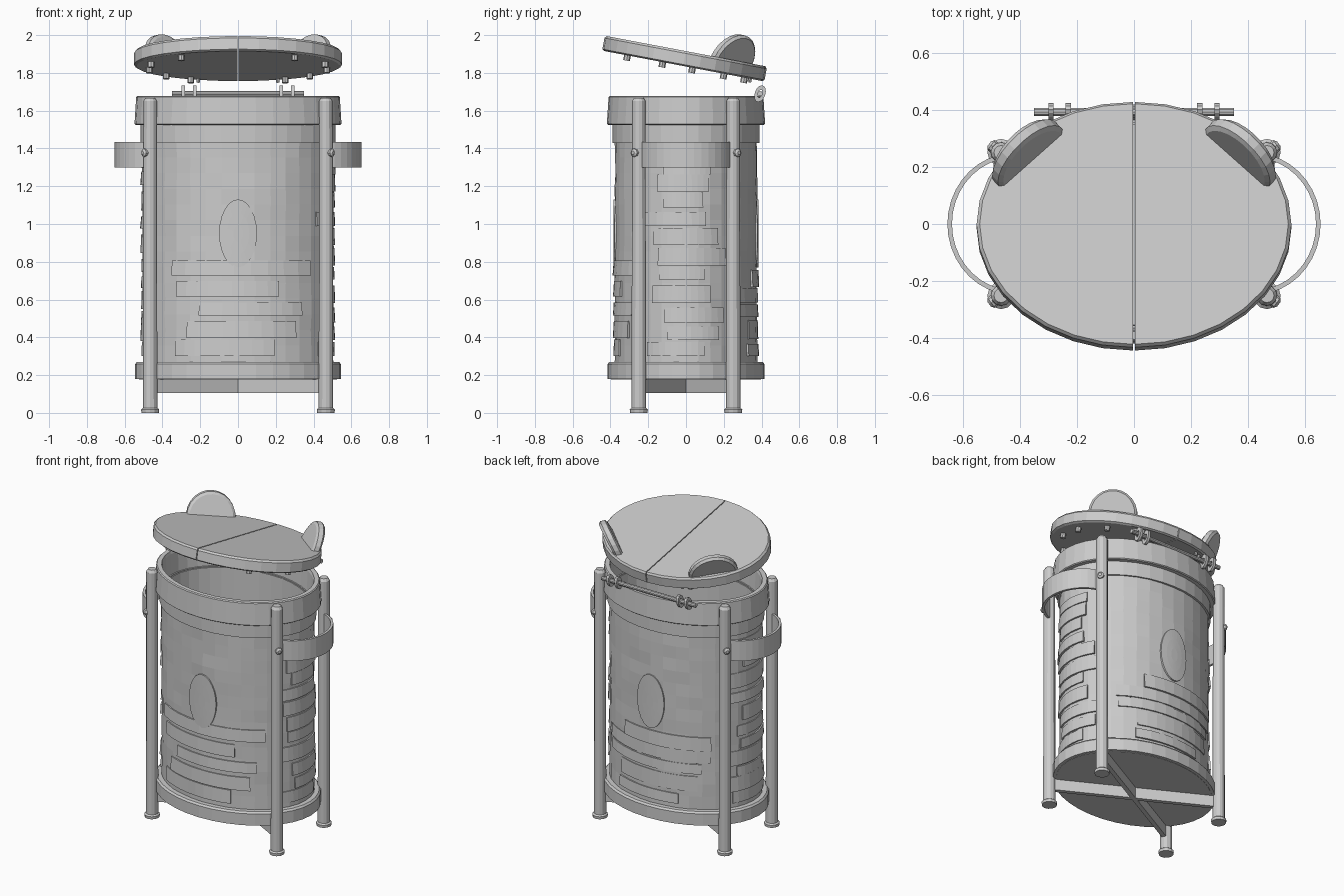
import bpy, bmesh, math, random
from math import sin, cos, pi
from mathutils import Matrix, Vector

if "Cube" in bpy.data.objects:
    bpy.data.objects.remove(bpy.data.objects["Cube"])

random.seed(4)
SEG = 36
RX, RY = 0.505, 0.376          # body ellipse


def finish(name, bm, matrix=None):
    bmesh.ops.recalc_face_normals(bm, faces=bm.faces)
    me = bpy.data.meshes.new(name)
    bm.to_mesh(me)
    bm.free()
    ob = bpy.data.objects.new(name, me)
    bpy.context.collection.objects.link(ob)
    if matrix:
        ob.matrix_world = matrix
    return ob


def sweep(bm, sections, loop=False, cap=True):
    """Skin a list of closed cross-sections."""
    rows = [[bm.verts.new(p) for p in s] for s in sections]
    n = len(rows[0])
    for i in range(len(rows) if loop else len(rows) - 1):
        a, b = rows[i], rows[(i + 1) % len(rows)]
        for j in range(n):
            k = (j + 1) % n
            bm.faces.new((a[j], a[k], b[k], b[j]))
    if cap and not loop:
        bm.faces.new(rows[0])
        bm.faces.new(rows[-1][::-1])


def oval_band(name, profile, a0=0.0, a1=2 * pi, seg=SEG, jitter=0.0, centre=0.0):
    """Sweep a closed profile of (outset, z) around the body ellipse."""
    full = a1 - a0 > 6.28
    secs = []
    for i in range(seg if full else seg + 1):
        a = a0 + (a1 - a0) * i / seg
        secs.append([(centre + (RX + o + random.uniform(-jitter, jitter)) * cos(a),
                      (RY + o + random.uniform(-jitter, jitter)) * sin(a), z) for o, z in profile])
    bm = bmesh.new()
    sweep(bm, secs, loop=full)
    return finish(name, bm)


def rod(bm, p, q, r1, r2=None, n=10):
    p, q = Vector(p), Vector(q)
    d = q - p
    m = Matrix.Translation((p + q) / 2) @ d.to_track_quat('Z', 'Y').to_matrix().to_4x4()
    bmesh.ops.create_cone(bm, cap_ends=True, segments=n, radius1=r1,
                          radius2=r1 if r2 is None else r2, depth=d.length, matrix=m)


# Bin wall, rough on the outside, open at the top
outer = [(0.0, 0.19 + i * 0.083) for i in range(16)]
oval_band("bin_wall", outer + [(0, 1.52), (-0.025, 1.52), (-0.025, 0.19)], jitter=0.003)

# Rims and collar
oval_band("top_rim", [(0.037, 1.525), (0.043, 1.53), (0.034, 1.672), (0.028, 1.678),
                      (0.0, 1.678), (-0.005, 1.66), (-0.012, 1.525)])
oval_band("collar", [(0.012, 1.43), (0.012, 1.526), (-0.02, 1.526), (-0.02, 1.43)])
oval_band("bottom_rim", [(0.04, 0.18), (0.04, 0.258), (0.03, 0.27), (-0.02, 0.27), (-0.02, 0.18)])

# Floor
bm = bmesh.new()
sweep(bm, [[((RX + 0.02) * cos(2 * pi * i / SEG), (RY + 0.02) * sin(2 * pi * i / SEG), z)
            for i in range(SEG)] for z in (0.178, 0.20)])
finish("floor", bm)

# Raised bark strips: both sides all the way up, front and back mostly low down
n = 0
for mid, spread, top in ((0, 0.62, 1.3), (pi, 0.62, 1.3), (-pi / 2, 0.85, 0.75), (pi / 2, 0.85, 0.75)):
    z = 0.30
    while z < top:
        h = random.uniform(0.06, 0.10)
        a0 = mid - spread * random.uniform(0.35, 1)
        a1 = mid + spread * random.uniform(0.35, 1)
        o = random.uniform(0.006, 0.013)
        n += 1
        oval_band(f"bark_strip_{n}", [(-0.01, z), (o, z), (o * 0.6, z + h), (-0.01, z + h)],
                  a0, a1, seg=9, jitter=0.001)
        z += h + random.uniform(0.0, 0.035)

# Oval plaques front and back
for name, s in (("front_plaque", -1), ("back_plaque", 1)):
    bm = bmesh.new()
    secs = []
    for f, o in ((1, -0.006), (1, 0.009), (0.6, 0.009), (0.25, 0.009)):
        ring = []
        for i in range(24):
            x = 0.10 * f * cos(2 * pi * i / 24)
            y = (RY + o) * math.sqrt(1 - (x / RX) ** 2)
            ring.append((x, s * y, 0.95 + 0.18 * f * sin(2 * pi * i / 24)))
        secs.append(ring)
    sweep(bm, secs)
    finish(name, bm)

# Posts with feet and bolts
for sx in (-1, 1):
    for sy in (-1, 1):
        bm = bmesh.new()
        x, y = sx * 0.465, sy * 0.25
        prof = [(0.046, 0), (0.048, 0.018), (0.038, 0.026), (0.036, 1.65), (0.025, 1.668)]
        sweep(bm, [[(x + r * cos(2 * pi * i / 12), y + r * sin(2 * pi * i / 12), z)
                    for i in range(12)] for r, z in prof])
        d = Vector((sx * 0.8, sy * 0.6, 0))
        c = Vector((x, y, 1.377))
        rod(bm, c + d * 0.025, c + d * 0.043, 0.022, n=8)
        rod(bm, c + d * 0.043, c + d * 0.052, 0.022, 0.01, n=8)
        finish(f"post_{'left' if sx < 0 else 'right'}_{'front' if sy < 0 else 'back'}", bm)

# Crossed braces under the floor
for name, s in (("brace_a", 1), ("brace_b", -1)):
    bm = bmesh.new()
    length = 2 * math.hypot(0.455, 0.245)
    bmesh.ops.create_cube(bm, size=1, matrix=Matrix.Translation((0, 0, 0.142))
                          @ Matrix.Rotation(s * math.atan2(0.25, 0.465), 4, 'Z')
                          @ Matrix.Diagonal((length, 0.028, 0.075, 1)))
    finish(name, bm)

# Curved side handles
for name, s in (("handle_left", -1), ("handle_right", 1)):
    bm = bmesh.new()
    secs = []
    for i in range(17):
        a = -1.34 + 2.68 * i / 16
        secs.append([(s * (0.42 + r * cos(a)), (r + 0.015) * sin(a), z)
                     for r, z in ((0.233, 1.30), (0.233, 1.435), (0.217, 1.435), (0.217, 1.30))])
    sweep(bm, secs)
    finish(name, bm)

# Hinge rod and rings at the back
bm = bmesh.new()
rod(bm, (-0.35, 0.392, 1.69), (0.35, 0.392, 1.69), 0.014)
tilt = Matrix.Rotation(-0.35, 4, 'X')
for x in (-0.29, -0.23, 0.23, 0.29):
    secs = []
    for i in range(14):
        a = 2 * pi * i / 14
        secs.append([Vector((x + dx, 0.392, 1.69)) + tilt @ Vector((0, 0.028 * f * cos(a), 0.046 * f * sin(a)))
                     for dx, f in ((-0.009, 1), (0.009, 1), (0.009, 0.45), (-0.009, 0.45))])
    sweep(bm, secs, loop=True)
finish("hinge", bm)

# Tilted lid in two halves
LID = Matrix.Translation((0, 0, 1.915)) @ Matrix.Rotation(-math.atan(0.19), 4, 'X')
for name, s in (("lid_left", -1), ("lid_right", 1)):
    bm = bmesh.new()
    secs = []
    for f, z in ((0.975, -0.08), (1.0, -0.072), (1.0, -0.012), (0.98, 0.0)):
        secs.append([(s * (0.003 + 0.548 * f * cos(a)), 0.437 * f * sin(a), z)
                     for a in (-pi / 2 + pi * i / 16 for i in range(17))])
    sweep(bm, secs)
    finish(name, bm, LID)

# Rounded ears on the lid, leaning outward
for name, s in (("ear_left", -1), ("ear_right", 1)):
    bm = bmesh.new()
    u, v = Vector((-s * 0.74, 0.67, 0)), Vector((s * 0.67, 0.74, 0))
    base = Vector((s * 0.37, 0.245, -0.01))
    secs = []
    for f, t in ((0.9, -0.027), (1, -0.015), (1, 0.015), (0.9, 0.027)):
        ring = []
        for i in range(13):
            a = pi * i / 12
            h = 0.15 * f * sin(a)
            ring.append(base + u * 0.152 * f * cos(a) + v * (t + 0.045 * sin(a)) + Vector((0, 0, h)))
        secs.append(ring)
    sweep(bm, secs)
    finish(name, bm, LID)

# Pegs under the lid edge
bm = bmesh.new()
for sx in (-1, 1):
    for x, y in ((0.30, -0.30), (0.46, -0.11), (0.47, 0.05), (0.38, 0.22), (0.25, 0.33)):
        rod(bm, (sx * x, y, -0.108), (sx * x, y, -0.075), 0.018, n=8)
    rod(bm, (sx * 0.21, 0.36, -0.10), (sx * 0.21, 0.36, -0.075), 0.01, n=8)
finish("lid_pegs", bm, LID)
